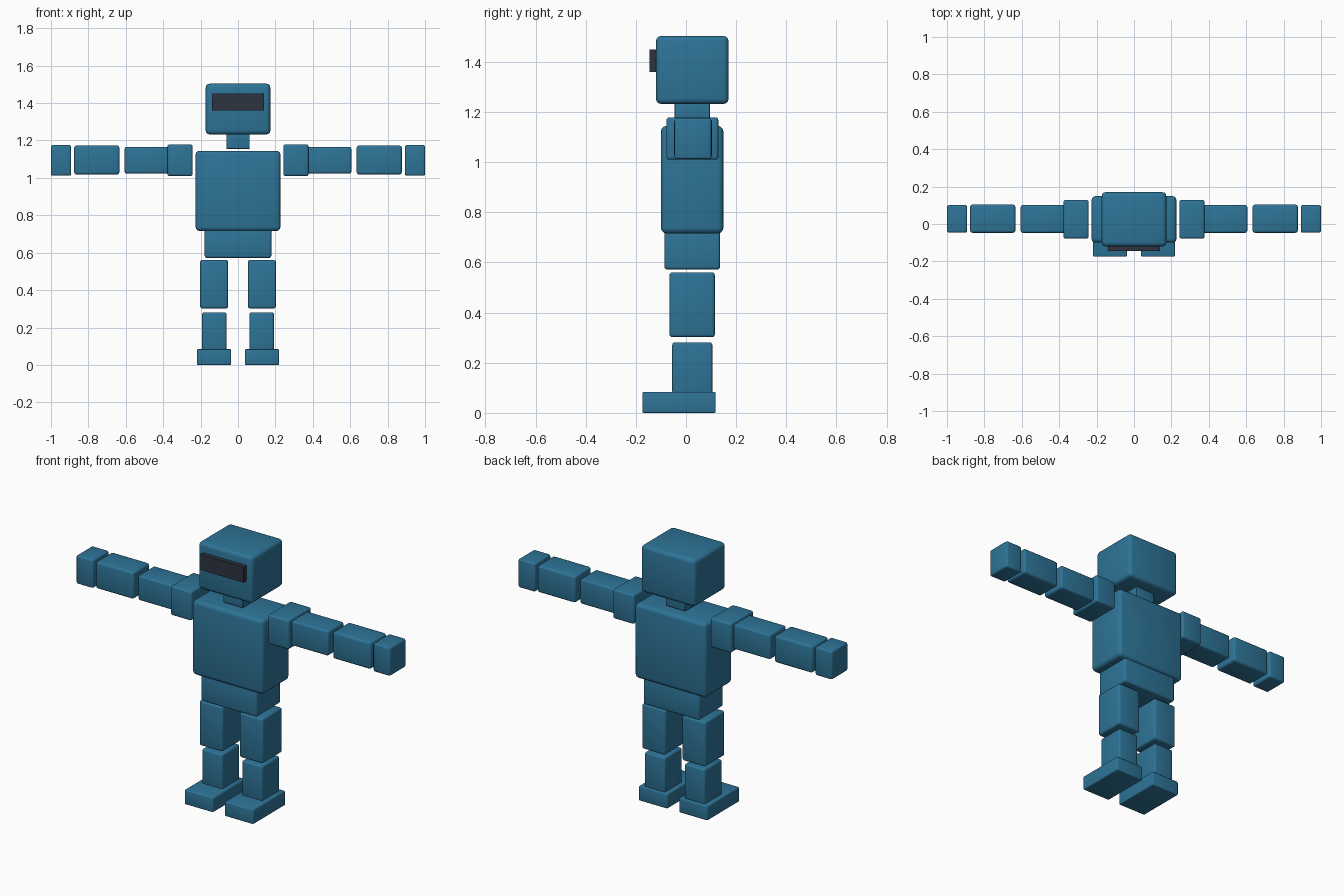
import bpy
import bmesh
from mathutils import Vector

if "Cube" in bpy.data.objects:
    bpy.data.objects.remove(bpy.data.objects["Cube"])


def material(name, rgb):
    m = bpy.data.materials.new(name)
    m.diffuse_color = (*rgb, 1.0)
    m.use_nodes = True
    m.node_tree.nodes["Principled BSDF"].inputs["Base Color"].default_value = m.diffuse_color
    return m


BLUE = material("steel blue", (0.027, 0.175, 0.312))
DARK = material("dark glass", (0.027, 0.033, 0.052))


def box(name, xr, yr, zr, bevel, mat=BLUE):
    """Rounded box spanning the given x, y and z ranges."""
    lo, hi = Vector((xr[0], yr[0], zr[0])), Vector((xr[1], yr[1], zr[1]))
    size, mid = hi - lo, (hi + lo) / 2
    bm = bmesh.new()
    bmesh.ops.create_cube(bm, size=1)
    for v in bm.verts:
        v.co = Vector([c * s for c, s in zip(v.co, size)])
    if bevel:
        bmesh.ops.bevel(bm, geom=bm.edges[:], offset=bevel, segments=3,
                        profile=0.5, affect='EDGES')
    mesh = bpy.data.meshes.new(name)
    bm.to_mesh(mesh)
    bm.free()
    mesh.materials.append(mat)
    ob = bpy.data.objects.new(name, mesh)
    ob.location = mid
    bpy.context.collection.objects.link(ob)


def pair(name, xr, yr, zr, bevel):
    """Matching boxes on both sides of the body."""
    box("left_" + name, xr, yr, zr, bevel)
    box("right_" + name, (-xr[1], -xr[0]), yr, zr, bevel)


# Head and body
box("head", (-0.173, 0.173), (-0.12, 0.17), (1.232, 1.504), 0.022)
box("visor", (-0.138, 0.138), (-0.145, -0.115), (1.36, 1.45), 0, DARK)
box("neck", (-0.062, 0.062), (-0.045, 0.095), (1.155, 1.24), 0.003)
box("torso", (-0.227, 0.227), (-0.1, 0.149), (0.716, 1.145), 0.022)
box("pelvis", (-0.178, 0.178), (-0.086, 0.136), (0.572, 0.725), 0.011)

# Arms, stretched sideways
pair("shoulder", (0.243, 0.377), (-0.078, 0.129), (1.01, 1.179), 0.011)
pair("upper_arm", (0.368, 0.606), (-0.047, 0.101), (1.023, 1.166), 0.011)
pair("forearm", (0.634, 0.876), (-0.047, 0.104), (1.018, 1.173), 0.013)
pair("hand", (0.892, 1.0), (-0.046, 0.101), (1.012, 1.176), 0.010)

# Legs
pair("thigh", (0.053, 0.203), (-0.066, 0.115), (0.302, 0.561), 0.012)
pair("shin", (0.062, 0.192), (-0.055, 0.105), (0.075, 0.281), 0.010)
pair("foot", (0.037, 0.219), (-0.174, 0.118), (0.0, 0.084), 0.006)

# Rounded edges, flat faces
for ob in bpy.context.collection.objects:
    ob.select_set(True)
    bpy.context.view_layer.objects.active = ob
bpy.ops.object.shade_smooth_by_angle()
